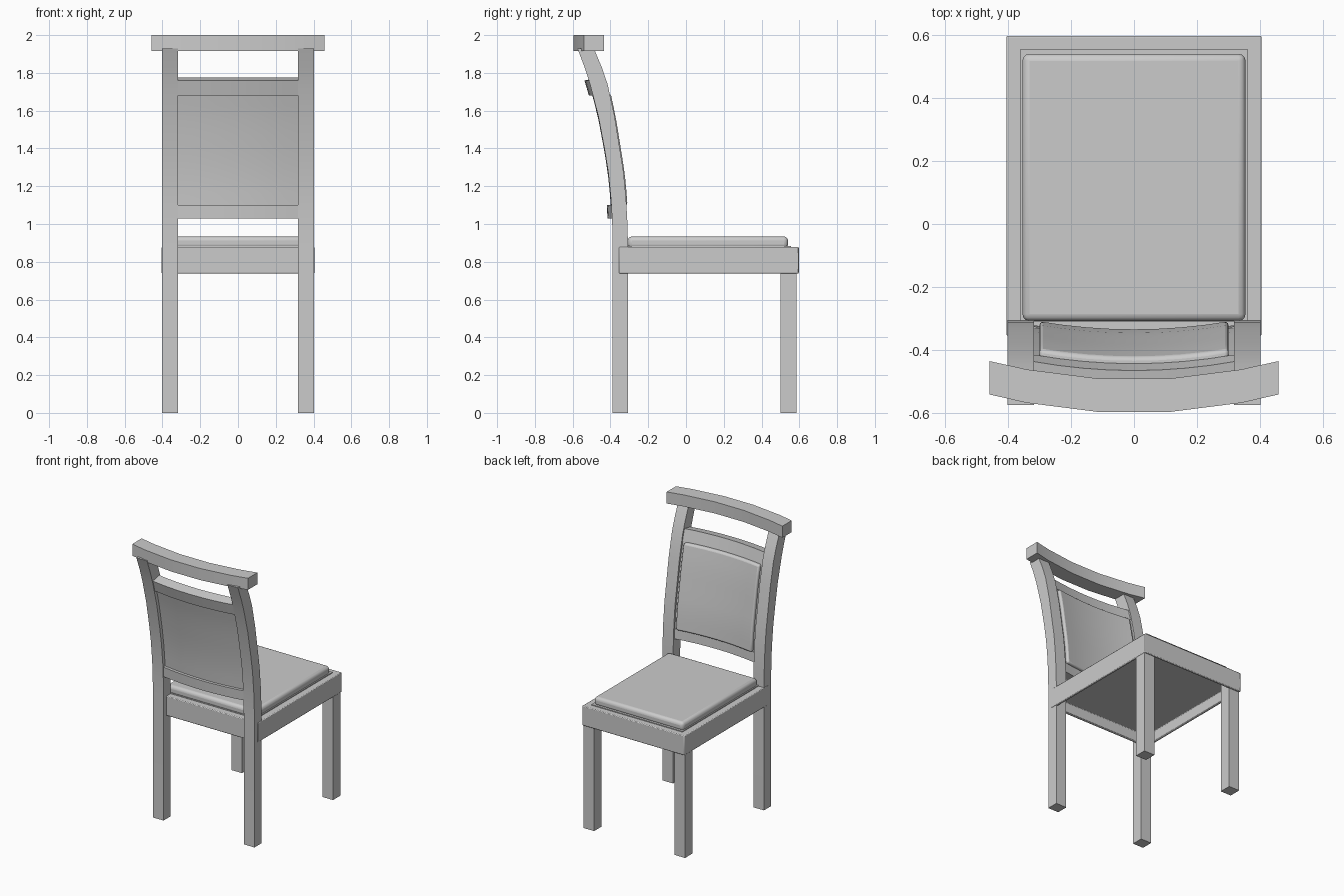
import bpy, bmesh

if "Cube" in bpy.data.objects:
    bpy.data.objects.remove(bpy.data.objects["Cube"])

# Side curve of the back: (height, front y, back y)
CURVE = [(0, -.307, -.388), (.89, -.307, -.388), (1.02, -.311, -.391), (1.13, -.317, -.397),
         (1.27, -.33, -.411), (1.395, -.35, -.431), (1.57, -.378, -.464),
         (1.74, -.415, -.508), (1.83, -.446, -.537), (1.93, -.488, -.575)]


def at(z, k):
    for a, b in zip(CURVE, CURVE[1:]):
        if z <= b[0]:
            t = (z - a[0]) / (b[0] - a[0])
            return a[k] + t * (b[k] - a[k])
    return CURVE[-1][k]


def bow(x):
    return .28 * x * x


def finish(name, bm, bevel=0, segs=2):
    bmesh.ops.recalc_face_normals(bm, faces=bm.faces[:])
    me = bpy.data.meshes.new(name)
    bm.to_mesh(me)
    bm.free()
    ob = bpy.data.objects.new(name, me)
    bpy.context.collection.objects.link(ob)
    bpy.context.view_layer.objects.active = ob
    ob.select_set(True)
    bpy.ops.object.shade_smooth_by_angle(angle=.5)
    ob.select_set(False)
    if bevel:
        m = ob.modifiers.new("bevel", 'BEVEL')
        m.width, m.segments, m.limit_method, m.angle_limit = bevel, segs, 'ANGLE', .8
    return ob


def box(bm, x0, x1, y0, y1, z0, z1):
    bmesh.ops.create_cube(bm, size=1)
    for v in bm.verts:
        v.co = ((x0 + x1) / 2 + v.co.x * (x1 - x0), (y0 + y1) / 2 + v.co.y * (y1 - y0),
                (z0 + z1) / 2 + v.co.z * (z1 - z0))


def slab(name, xs, zs, front, back, bevel=0, segs=2, shear=0):
    """Bowed slab: a front and back grid joined round the rim."""
    bm = bmesh.new()
    n = len(zs)
    fr = [[bm.verts.new((x, front(z) + bow(x), z)) for z in zs] for x in xs]
    bk = [[bm.verts.new((x, back(z) + bow(x), z - shear)) for z in zs] for x in xs]
    for g in (fr, bk):
        for i in range(len(xs) - 1):
            for j in range(n - 1):
                bm.faces.new((g[i][j], g[i + 1][j], g[i + 1][j + 1], g[i][j + 1]))
    for i in range(len(xs) - 1):
        for j in (0, n - 1):
            bm.faces.new((fr[i][j], fr[i + 1][j], bk[i + 1][j], bk[i][j]))
    for j in range(n - 1):
        for i in (0, -1):
            bm.faces.new((fr[i][j], fr[i][j + 1], bk[i][j + 1], bk[i][j]))
    return finish(name, bm, bevel, segs)


def steps(a, b, n):
    return [a + (b - a) * i / n for i in range(n + 1)]


# Legs: straight at the front, swept posts at the back
for side, s in (("left", -1), ("right", 1)):
    bm = bmesh.new()
    box(bm, *sorted((s * .318, s * .402)), .5, .585, 0, .82)
    finish("front_leg_" + side, bm)

    bm = bmesh.new()
    rings = [[bm.verts.new((s * x, c[k], c[0])) for x, k in ((.318, 1), (.402, 1), (.402, 2), (.318, 2))]
             for c in CURVE]
    for a, b in zip(rings, rings[1:]):
        for i in range(4):
            bm.faces.new((a[i], a[(i + 1) % 4], b[(i + 1) % 4], b[i]))
    bm.faces.new(rings[0])
    bm.faces.new(rings[-1])
    finish("back_post_" + side, bm)

# Seat frame, hollow underneath
bm = bmesh.new()
box(bm, -.405, .405, -.355, .597, .738, .878)
bm.normal_update()
under = [f for f in bm.faces if f.normal.z < -.5]
bmesh.ops.inset_region(bm, faces=under, thickness=.025)
ext = bmesh.ops.extrude_face_region(bm, geom=under)
bmesh.ops.translate(bm, vec=(0, 0, .075), verts=[v for v in ext["geom"] if isinstance(v, bmesh.types.BMVert)])
bmesh.ops.delete(bm, geom=under, context='FACES_ONLY')
finish("seat_frame", bm, .005)

# Seat cushion on a thin ledge
bm = bmesh.new()
box(bm, -.36, .36, -.309, .555, .87, .884)
finish("seat_ledge", bm)
bm = bmesh.new()
box(bm, -.354, .354, -.308, .54, .87, .934)
finish("seat_cushion", bm, .022, 3)

# Back: cross rails, thin board and padded front
wide = steps(-.322, .322, 8)
rail_front, rail_back = (lambda z: at(z, 1) - .038), (lambda z: at(z, 2) - .024)
slab("lower_back_rail", wide, [1.03, 1.1], rail_front, rail_back)
slab("upper_back_rail", wide, [1.695, 1.775], rail_front, lambda z: rail_back(z) + .006, shear=.015)
slab("back_board", wide, steps(1.09, 1.7, 8), lambda z: at(z, 1) - .042, lambda z: at(z, 2) - .003)
slab("back_pad", steps(-.3, .3, 8), steps(1.1, 1.69, 8), lambda z: at(z, 1) - .018,
     lambda z: at(z, 1) - .06, .012, 3)

# Bowed top rail
slab("top_rail", [-.458, -.34, -.115, .115, .34, .458], [1.917, 2.0],
     lambda z: -.494, lambda z: -.6)
